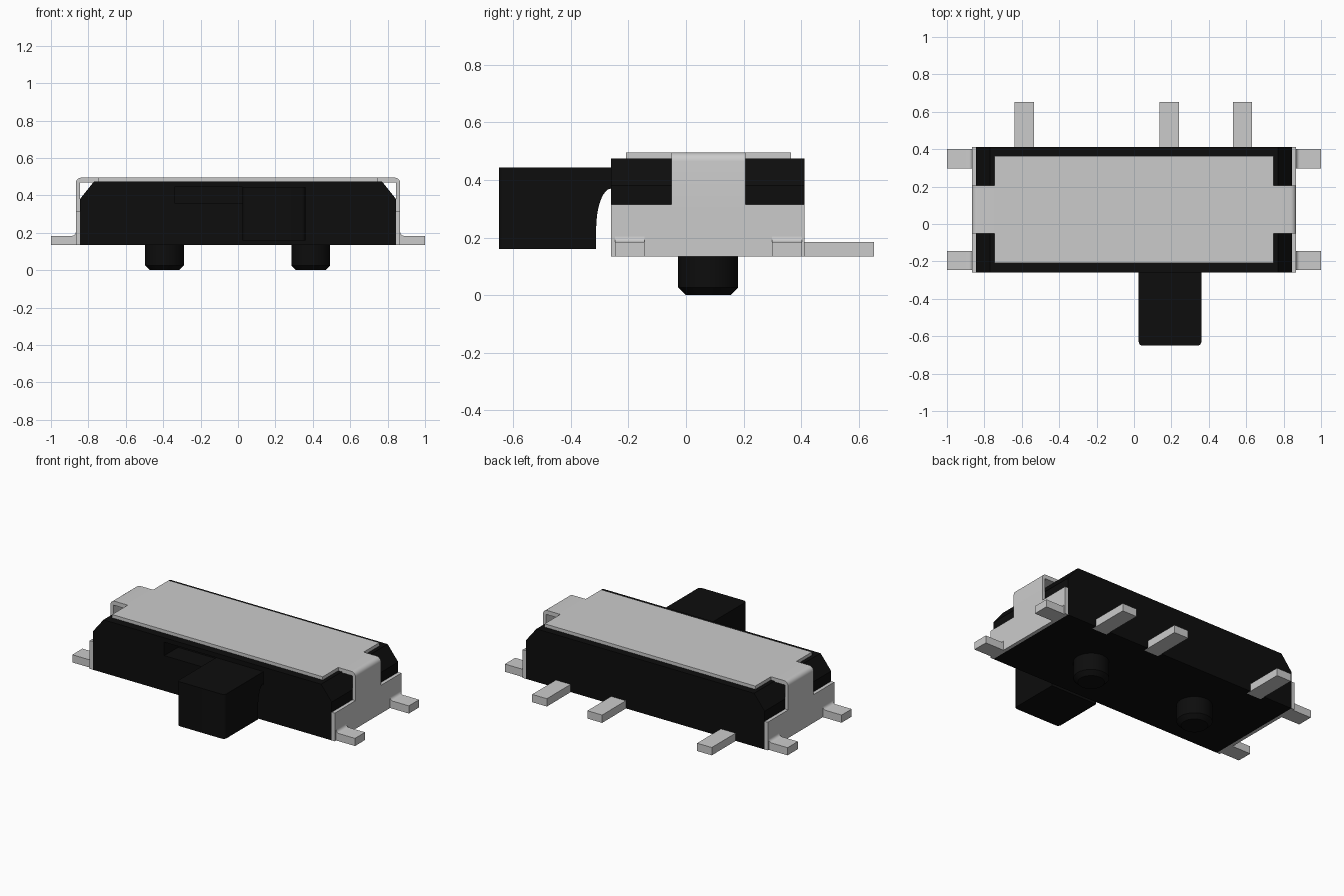
import bpy, bmesh, math
from mathutils import Vector

cube = bpy.data.objects.get("Cube")
if cube:
    bpy.data.objects.remove(cube, do_unlink=True)


def material(name, rgb, metallic=0.0):
    m = bpy.data.materials.new(name)
    m.use_nodes = True
    m.diffuse_color = (*rgb, 1)
    bsdf = m.node_tree.nodes["Principled BSDF"]
    bsdf.inputs["Base Color"].default_value = (*rgb, 1)
    bsdf.inputs["Roughness"].default_value = 0.5
    return m


BLACK = material("black plastic", (0.004, 0.004, 0.004))
METAL = material("light grey metal", (0.6, 0.6, 0.6))


def finish(name, bm, mat):
    bmesh.ops.recalc_face_normals(bm, faces=bm.faces)
    mesh = bpy.data.meshes.new(name)
    bm.to_mesh(mesh)
    bm.free()
    obj = bpy.data.objects.new(name, mesh)
    bpy.context.collection.objects.link(obj)
    mesh.materials.append(mat)
    return obj


def smooth(obj):
    bpy.ops.object.select_all(action='DESELECT')
    obj.select_set(True)
    bpy.context.view_layer.objects.active = obj
    bpy.ops.object.shade_smooth_by_angle(angle=math.radians(35))


def prism(name, profile, axis, lo, hi, mat):
    """Extrude a 2D profile (other coordinate, z) along x or y."""
    bm = bmesh.new()
    place = (lambda p, t: (t, p[0], p[1])) if axis == "x" else (lambda p, t: (p[0], t, p[1]))
    face = bm.faces.new([bm.verts.new(place(p, lo)) for p in profile])
    moved = bmesh.ops.extrude_face_region(bm, geom=[face])["geom"]
    shift = Vector(place((0, 0), hi - lo))
    bmesh.ops.translate(bm, vec=shift, verts=[v for v in moved if isinstance(v, bmesh.types.BMVert)])
    return finish(name, bm, mat)


def box(name, x, y, z, mat):
    return prism(name, [(x[0], z[0]), (x[1], z[0]), (x[1], z[1]), (x[0], z[1])], "y", *y, mat)


def arc(cx, cz, rx, rz, start, end, steps=6):
    angles = [math.radians(start + (end - start) * i / steps) for i in range(steps + 1)]
    return [(cx + rx * math.cos(a), cz + rz * math.sin(a)) for a in angles]


BOTTOM, TOP = 0.135, 0.495
FRONT, BACK = -0.26, 0.412

# Housing with chamfered upper ends and a slot for the slider
half = [(0.845, BOTTOM), (0.845, 0.38), (0.77, 0.474)]
housing = prism("housing", half + [(-x, z) for x, z in reversed(half)], "y", FRONT, BACK, BLACK)
slot = box("slot_cutter", (-0.34, 0.361), (FRONT - 0.1, -0.12), (0.36, 0.446), BLACK)
slot.hide_render = True
slot.hide_set(True)
cut = housing.modifiers.new("slot", 'BOOLEAN')
cut.operation = 'DIFFERENCE'
cut.solver = 'EXACT'
cut.object = slot
bpy.context.view_layer.objects.active = housing
housing.select_set(True)
bpy.ops.object.modifier_apply(modifier="slot")
bpy.data.objects.remove(slot, do_unlink=True)

# Slider knob with a curved underside running into the slot
knob_profile = [(-0.65, 0.16), (-0.312, 0.16)]
knob_profile += arc(-0.26, 0.23, 0.052, 0.14, 180, 90, 8)
knob_profile += [(-0.13, 0.37), (-0.13, 0.444), (-0.65, 0.444)]
knob = prism("slider_knob", knob_profile, "x", 0.025, 0.36, BLACK)
bm = bmesh.new()
bm.from_mesh(knob.data)
corners = [e for e in bm.edges if all(v.co.y < -0.64 for v in e.verts)
           and abs(e.verts[0].co.x - e.verts[1].co.x) < 0.01]
bmesh.ops.bevel(bm, geom=corners, offset=0.02, segments=4, profile=0.5, affect='EDGES')
bm.to_mesh(knob.data)
bm.free()
smooth(knob)

# Locating pegs under the housing
for side, x in (("right", -0.393), ("left", 0.389)):
    bm = bmesh.new()
    bmesh.ops.create_cone(bm, cap_ends=True, segments=32, radius1=0.104, radius2=0.104, depth=0.15)
    bmesh.ops.translate(bm, vec=(x, 0.077, 0.075), verts=bm.verts)
    rim = [e for e in bm.edges if all(v.co.z < 0.01 for v in e.verts)]
    bmesh.ops.bevel(bm, geom=rim, offset=0.026, segments=1, affect='EDGES')
    smooth(finish(side + "_peg", bm, BLACK))

# Metal cover plate
box("cover_plate", (-0.745, 0.745), (-0.208, 0.364), (0.468, TOP), METAL)

# Folded straps, end plates and mounting lugs, mirrored on both ends
for side, s in (("left", 1), ("right", -1)):
    strap = [(0.74, TOP)] + arc(0.837, 0.465, 0.03, 0.03, 90, 0)
    strap += [(0.867, 0.3), (0.845, 0.3), (0.845, 0.468), (0.74, 0.468)]
    smooth(prism(side + "_strap", [(s * x, z) for x, z in strap], "y", -0.051, 0.206, METAL))
    box(side + "_end_plate", sorted((s * 0.843, s * 0.867)), (FRONT, BACK), (BOTTOM, 0.315), METAL)
    lug = [(0.86, BOTTOM), (1.0, BOTTOM), (1.0, 0.184)]
    lug += arc(0.887, 0.204, 0.02, 0.02, 270, 180) + [(0.86, 0.204)]
    for end, y0, y1 in (("front", -0.246, -0.144), ("back", 0.298, 0.402)):
        smooth(prism(f"{side}_{end}_lug", [(s * x, z) for x, z in lug], "y", y0, y1, METAL))

# Contact pins along the back
for i, x in enumerate((-0.587, 0.189, 0.58)):
    box(f"contact_pin_{i + 1}", (x - 0.052, x + 0.052), (0.38, 0.652), (BOTTOM - 0.001, 0.184), METAL)
